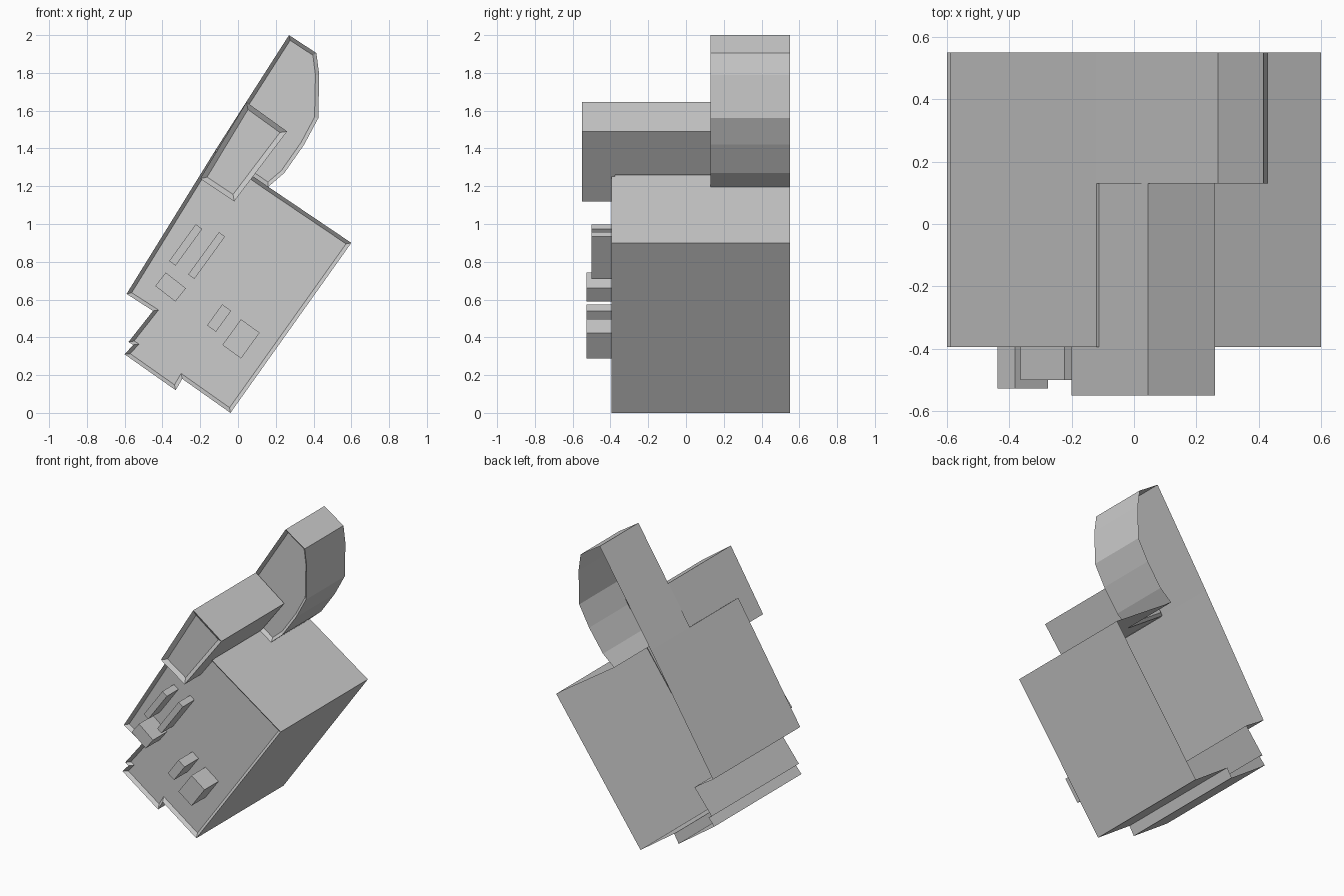
import bpy, bmesh, math

if "Cube" in bpy.data.objects:
    bpy.data.objects.remove(bpy.data.objects["Cube"])

BACK = 0.55      # open rear plane
PANEL = -0.395   # front plane of the main body
STEP = 0.13      # front plane of the curved horn


def shell(name, profile, front, back=BACK, rim=0.02, recess=0.02, edge_back=None):
    """Open-backed shell: recessed front panel plus walls along a counter-clockwise x/z profile.
    edge_back overrides the rear depth of single walls (None leaves a wall out)."""
    edge_back = edge_back or {}
    bm = bmesh.new()
    ring = [bm.verts.new((x, front, z)) for x, z in profile]
    panel = bm.faces.new(ring)
    for i, a in enumerate(ring):
        b = ring[(i + 1) % len(ring)]
        depth = edge_back.get(i, back)
        if depth is None:
            continue
        a2 = bm.verts.new((a.co.x, depth, a.co.z))
        b2 = bm.verts.new((b.co.x, depth, b.co.z))
        bm.faces.new((a, a2, b2, b))
    bmesh.ops.remove_doubles(bm, verts=bm.verts[:], dist=1e-5)
    bm.normal_update()
    bmesh.ops.inset_region(bm, faces=[panel], thickness=rim, depth=0,
                           use_even_offset=True, use_boundary=True)
    bmesh.ops.translate(bm, verts=panel.verts[:], vec=(0, recess, 0))
    mesh = bpy.data.meshes.new(name)
    bm.to_mesh(mesh)
    bm.free()
    obj = bpy.data.objects.new(name, mesh)
    bpy.context.collection.objects.link(obj)
    return obj


def block(name, x, z, length, width, front, angle=54):
    """Tilted block standing on the recessed front panel."""
    rear = PANEL + 0.02
    bpy.ops.mesh.primitive_cube_add(size=1, location=(x, (front + rear) / 2, z),
                                    rotation=(0, -math.radians(angle), 0))
    obj = bpy.context.object
    obj.name = name
    obj.scale = (length, rear - front, width)


# Main body with the notched lower left corner
shell("main_body",
      [(-0.04, 0), (0.60, 0.90), (0.16, 1.197), (-0.12, 1.39), (-0.59, 0.63),
       (-0.45, 0.54), (-0.58, 0.375), (-0.555, 0.36), (-0.60, 0.31),
       (-0.33, 0.12), (-0.295, 0.18)],
      PANEL, edge_back={2: STEP})

# Curved horn rising from the body, open into it
shell("curved_horn",
      [(0.16, 1.197), (0.245, 1.27), (0.35, 1.42), (0.425, 1.56), (0.43, 1.79),
       (0.415, 1.905), (0.27, 2.0), (-0.12, 1.39)],
      STEP, edge_back={7: None})

# Protruding box across the top left of the body
inner = PANEL + 0.02
shell("upper_box",
      [(-0.02, 1.12), (0.085, 1.259), (0.26, 1.49), (0.045, 1.645),
       (-0.115, 1.381), (-0.20, 1.24)],
      -0.55, back=STEP, rim=0.027, edge_back={0: inner, 4: inner, 5: inner})

# Raised slats and buttons on the front
block("upper_slat", -0.277, 0.889, 0.24, 0.042, -0.50)
block("lower_slat", -0.166, 0.833, 0.277, 0.04, -0.50)
block("left_button", -0.357, 0.666, 0.09, 0.135, -0.527, 52)
block("small_button", -0.10, 0.502, 0.137, 0.058, -0.527)
block("large_button", 0.016, 0.392, 0.168, 0.122, -0.527)
